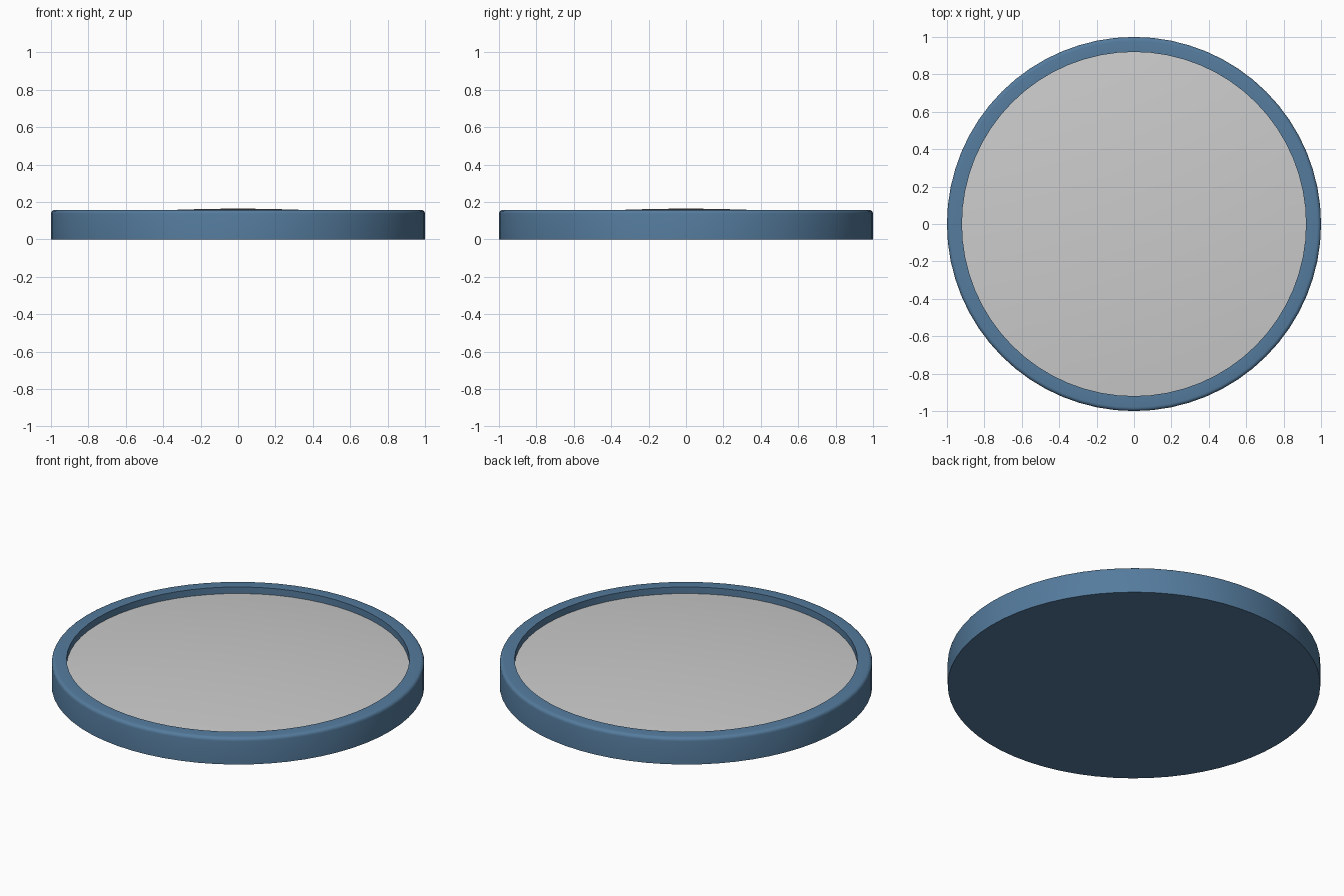
import bpy, bmesh, math

if "Cube" in bpy.data.objects:
    bpy.data.objects.remove(bpy.data.objects["Cube"])

SEGS = 64


def lathe(name, profile, color=None):
    """Spin an (r, z) profile round z; r = 0 ends become a pole."""
    bm = bmesh.new()
    rings = []
    for r, z in profile:
        if r == 0:
            rings.append([bm.verts.new((0, 0, z))] * SEGS)
        else:
            rings.append([bm.verts.new((r * math.cos(math.tau * i / SEGS),
                                        r * math.sin(math.tau * i / SEGS), z))
                          for i in range(SEGS)])
    for a, b in zip(rings, rings[1:]):
        for i in range(SEGS):
            j = (i + 1) % SEGS
            bm.faces.new(list(dict.fromkeys((a[i], a[j], b[j], b[i]))))
    bmesh.ops.recalc_face_normals(bm, faces=bm.faces)
    mesh = bpy.data.meshes.new(name)
    bm.to_mesh(mesh)
    bm.free()
    obj = bpy.data.objects.new(name, mesh)
    bpy.context.collection.objects.link(obj)
    if color:
        mat = bpy.data.materials.new(name + "_material")
        mat.diffuse_color = color
        mat.use_nodes = True
        mat.node_tree.nodes["Principled BSDF"].inputs["Base Color"].default_value = mat.diffuse_color
        mesh.materials.append(mat)
    bpy.ops.object.select_all(action='DESELECT')
    obj.select_set(True)
    bpy.context.view_layer.objects.active = obj
    bpy.ops.object.shade_smooth_by_angle(angle=math.radians(35))
    return obj


# Round tray: flat base, rounded outer lip, straight inner wall, recessed floor
BEVEL, TOP = 0.02, 0.157
lip = [(1 - BEVEL + BEVEL * math.cos(math.radians(a)),
        TOP - BEVEL + BEVEL * math.sin(math.radians(a)))
       for a in (0, 22.5, 45, 67.5, 90)]
lathe("tray", [(0, 0), (1, 0)] + lip + [(0.92, TOP), (0.92, 0.06), (0, 0.06)],
      (0.09, 0.2, 0.34, 1))

# Shallow domed disc sitting in the tray
EDGE, PEAK, R = 0.118, 0.164, 0.92
dome = [(R * t / 10, PEAK - (PEAK - EDGE) * (t / 10) ** 2) for t in range(10, -1, -1)]
lathe("domed_disc", [(0, 0.06), (R, 0.06)] + dome)
